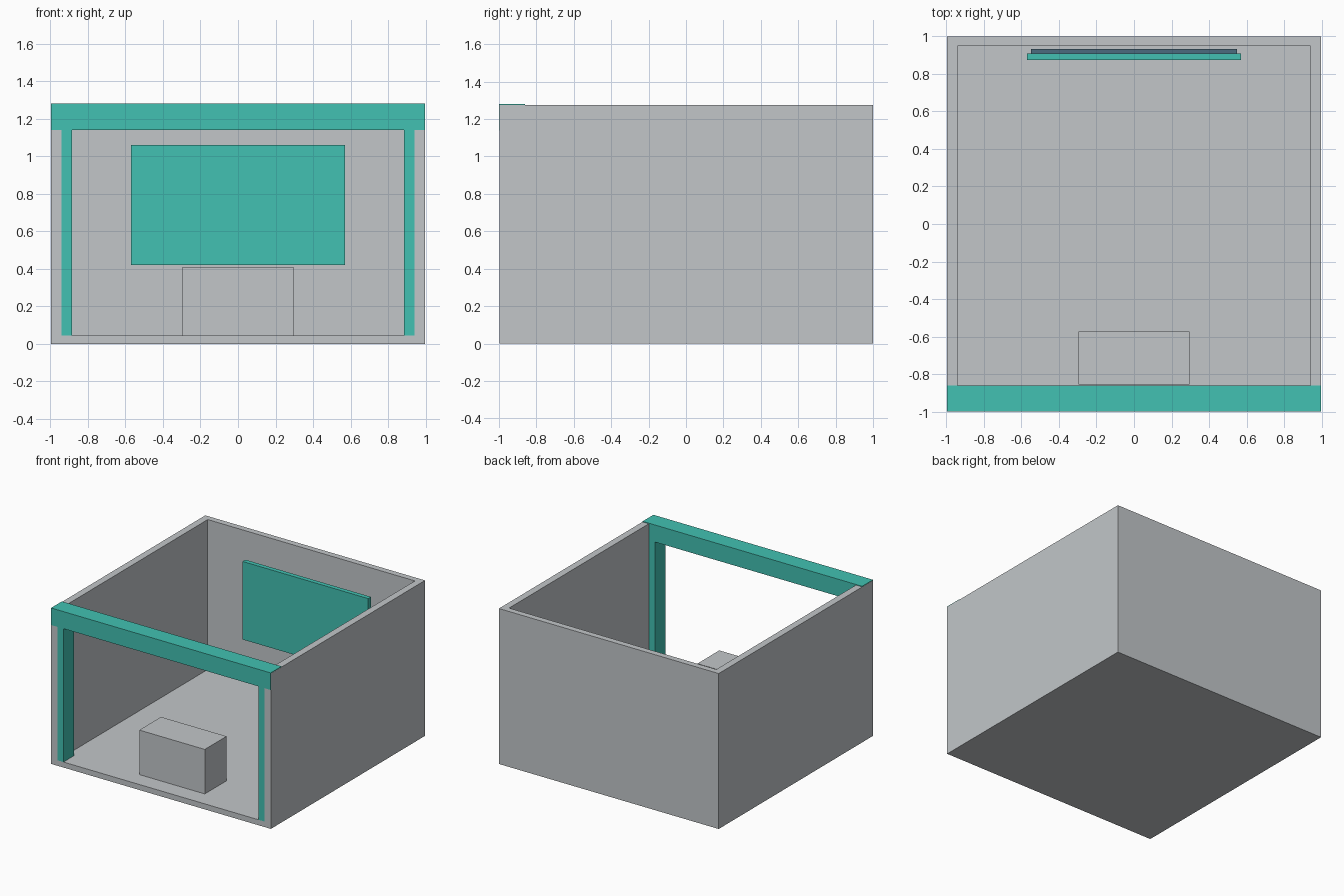
import bpy
from mathutils import Vector

default = bpy.data.objects.get("Cube")
if default:
    bpy.data.objects.remove(default, do_unlink=True)


def material(name, rgb):
    mat = bpy.data.materials.new(name)
    mat.use_nodes = True
    mat.diffuse_color = (*rgb, 1)
    mat.node_tree.nodes["Principled BSDF"].inputs["Base Color"].default_value = (*rgb, 1)
    return mat


GREY = material("light_grey", (0.54, 0.565, 0.584))
TEAL = material("teal", (0.054, 0.533, 0.445))
SLATE = material("slate_blue", (0.07, 0.15, 0.21))


def box(name, low, high, mat):
    """Axis-aligned box between two opposite corners."""
    low, high = Vector(low), Vector(high)
    bpy.ops.mesh.primitive_cube_add(size=1)
    obj = bpy.context.object
    obj.name = name
    size, middle = high - low, (low + high) / 2
    for v in obj.data.vertices:
        v.co = Vector(a * b for a, b in zip(v.co, size)) + middle
    obj.data.materials.append(mat)
    return obj


HALF, INNER, FLOOR, RIM = 0.997, 0.94, 0.045, 1.275

# Room shell: floor, two side walls and back wall, open at the top and front
shell = box("room_shell", (-HALF, -0.998, 0), (HALF, 1, RIM), GREY)
cutter = box("room_cutter", (-INNER, -1.5, FLOOR), (INNER, 0.95, 2), GREY)
cutter.hide_render = True
cut = shell.modifiers.new("hollow", "BOOLEAN")
cut.operation = "DIFFERENCE"
cut.solver = "EXACT"
cut.object = cutter
bpy.context.view_layer.objects.active = shell
bpy.ops.object.modifier_apply(modifier=cut.name)
bpy.data.objects.remove(cutter, do_unlink=True)

# Front frame: lintel across the opening and a post against each wall
box("front_lintel", (-0.996, -1, 1.14), (0.996, -0.86, 1.28), TEAL)
for side, name in ((-1, "right_post"), (1, "left_post")):
    x = sorted((side * 0.885, side * INNER))
    box(name, (x[0], -0.998, FLOOR), (x[1], -0.86, 1.14), TEAL)

# Wall panel on a slightly smaller backing
box("panel_backing", (-0.55, 0.91, 0.44), (0.55, 0.932, 1.04), SLATE)
box("wall_panel", (-0.57, 0.873, 0.42), (0.57, 0.91, 1.06), TEAL)

# Counter standing on the floor behind the opening
box("counter", (-0.297, -0.855, FLOOR), (0.297, -0.573, 0.41), GREY)
